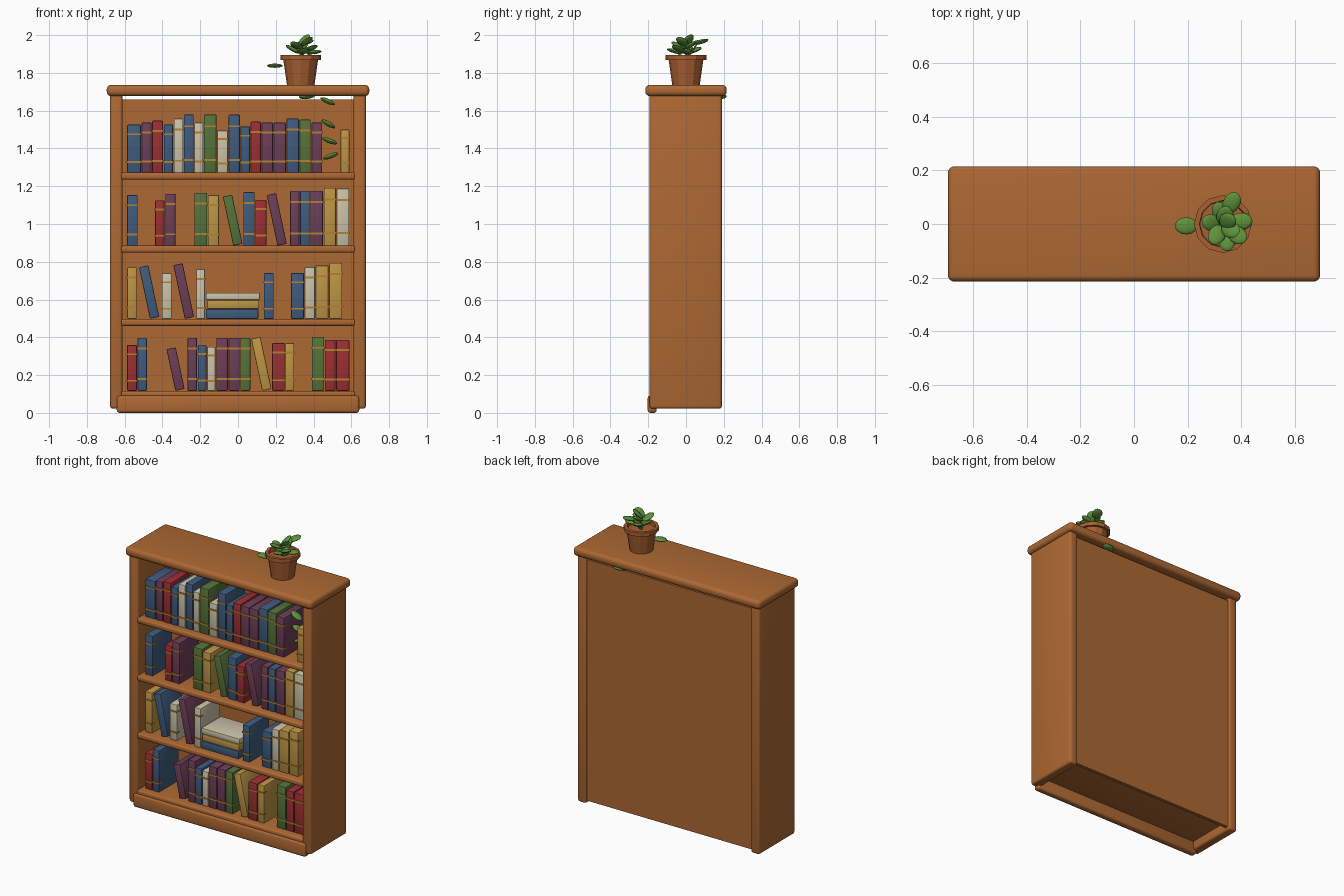
import bpy, bmesh, math
from mathutils import Matrix, Vector

if "Cube" in bpy.data.objects:
    bpy.data.objects.remove(bpy.data.objects["Cube"])


def mat(name, rgb):
    m = bpy.data.materials.new(name)
    m.diffuse_color = (*rgb, 1)
    m.use_nodes = True
    m.node_tree.nodes["Principled BSDF"].inputs["Base Color"].default_value = m.diffuse_color
    return m


WOOD = mat("warm wood", (0.42, 0.14, 0.033))
POT = mat("terracotta", (0.39, 0.115, 0.03))
LEAF = mat("leaf green", (0.115, 0.29, 0.045))
GOLD = mat("gold band", (0.46, 0.22, 0.032))
COVERS = {
    "B": mat("blue cover", (0.05, 0.105, 0.21)),
    "P": mat("purple cover", (0.15, 0.048, 0.095)),
    "R": mat("red cover", (0.33, 0.028, 0.032)),
    "C": mat("cream cover", (0.60, 0.54, 0.39)),
    "G": mat("green cover", (0.09, 0.17, 0.042)),
    "Y": mat("yellow cover", (0.51, 0.30, 0.06)),
}


def finish(name, bm, mats, smooth=True):
    me = bpy.data.meshes.new(name)
    bm.to_mesh(me)
    bm.free()
    for m in mats:
        me.materials.append(m)
    ob = bpy.data.objects.new(name, me)
    bpy.context.collection.objects.link(ob)
    if smooth:
        bpy.context.view_layer.objects.active = ob
        ob.select_set(True)
        bpy.ops.object.shade_smooth_by_angle(angle=math.radians(35))
        ob.select_set(False)
    return ob


def add_box(bm, lo, hi, bevel=0, seg=2, index=0):
    lo, hi = Vector(lo), Vector(hi)
    part = bmesh.new()
    bmesh.ops.create_cube(part, size=1, matrix=Matrix.Translation((lo + hi) / 2)
                          @ Matrix.Diagonal((*(hi - lo), 1)))
    if bevel:
        bmesh.ops.bevel(part, geom=part.edges[:], offset=bevel, segments=seg,
                        profile=0.5, affect="EDGES")
    for f in part.faces:
        f.material_index = index
    tmp = bpy.data.meshes.new("tmp")
    part.to_mesh(tmp)
    part.free()
    bm.from_mesh(tmp)
    bpy.data.meshes.remove(tmp)


def board(name, lo, hi, bevel, seg=3):
    bm = bmesh.new()
    add_box(bm, lo, hi, bevel, seg)
    return finish(name, bm, [WOOD])


# Case
board("top_board", (-0.695, -0.215, 1.677), (0.695, 0.215, 1.737), 0.024, 4)
for name, s in (("left_side", -1), ("right_side", 1)):
    a, b = sorted((s * 0.612, s * 0.677))
    board(name, (a, -0.193, 0.022), (b, 0.19, 1.69), 0.015)
board("back_panel", (-0.62, 0.155, 0.04), (0.62, 0.178, 1.66), 0)
board("plinth", (-0.642, -0.203, 0.0), (0.642, -0.155, 0.092), 0.015)
SHELVES = (1.272, 0.885, 0.498, 0.117)
for i, z in enumerate(SHELVES):
    board(f"shelf_{i + 1}", (-0.62, -0.192, z - 0.037), (0.62, 0.16, z), 0.012)

# Books: letter = cover colour, lowercase = leaning, "_" = empty space; width and height in hundredths
ROWS = [
    [("B", 7.7, 25.4), ("P", 5.6, 26.5), ("R", 6.1, 27.5), ("B", 5.3, 25.4), ("C", 5.3, 28.6),
     ("B", 5.6, 30.7), ("C", 5.0, 26.5), ("G", 7.1, 30.7), ("C", 6.1, 22.3), ("B", 6.3, 30.7),
     ("B", 5.3, 24.4), ("R", 5.8, 27), ("P", 6.3, 26.5), ("P", 6.9, 26.5), ("B", 6.9, 28.6),
     ("G", 6.3, 28), ("P", 6.1, 26.5), ("_", 9.3, 0), ("Y", 5, 22.8)],
    [("B", 6, 26.8), ("_", 8.8, 0), ("R", 5.4, 24), ("P", 5.8, 27.5), ("_", 9.6, 0),
     ("G", 7.2, 28), ("Y", 6.2, 26.8), ("g", 12.5, 27), ("B", 6.4, 28.4), ("R", 6.2, 24.3),
     ("p", 10.8, 27.8), ("_", 1.4, 0), ("P", 5.3, 29), ("B", 5.4, 29), ("P", 7.1, 29),
     ("Y", 6.8, 30.6), ("C", 7, 30.3)],
    [("Y", 5.4, 27.3), ("_", 1, 0), ("b", 11, 28.3), ("_", 1, 0), ("C", 5.6, 24.2),
     ("p", 11.8, 29.4), ("_", 0.8, 0), ("C", 5, 26.3), ("_", 30.8, 0), ("B", 5.6, 24.2),
     ("_", 8.8, 0), ("B", 7.2, 24.2), ("C", 5.8, 27.4), ("Y", 7.2, 28.2), ("Y", 7.2, 29.6)],
    [("R", 5.6, 24.2), ("B", 5.2, 28), ("_", 10, 0), ("p", 10, 23), ("_", 1.2, 0),
     ("P", 5.4, 28), ("B", 4.9, 24.3), ("C", 4.9, 23.3), ("P", 6.5, 28), ("P", 6.3, 28),
     ("G", 5.6, 28), ("y", 11.2, 28.5), ("R", 7, 25.3), ("Y", 5, 25.3), ("_", 9, 0),
     ("G", 6.9, 28.5), ("R", 6, 27), ("R", 7.4, 27)],
]
FRONT, DEPTH, TILT = -0.148, 0.21, math.radians(12)


def book(code, w, h, bands=True):
    """Upright book with its lower left spine corner at the origin."""
    bm = bmesh.new()
    add_box(bm, (0, 0, 0), (w, DEPTH, h), 0.005)
    for t in (0.22, 0.8) if bands else ():
        add_box(bm, (-0.002, -0.004, h * t - 0.005), (w + 0.002, 0.03, h * t + 0.005), index=1)
    key = code.upper()
    return finish(COVERS[key].name.replace(" cover", "_book"), bm, [COVERS[key], GOLD])


for row, z in zip(ROWS, SHELVES):
    x = -0.587
    for code, w, h in row:
        w, h = w / 100, h / 100
        if code.islower():
            t = 0.05
            ob = book(code, t, (h - t * math.sin(TILT)) / math.cos(TILT), False)
            ob.rotation_euler.y = -TILT
            ob.location = (x + w - t * math.cos(TILT) - 0.004, FRONT, z)
        elif code != "_":
            ob = book(code, w - 0.004, h)
            ob.location = (x, FRONT, z)
        x += w

# Stack of books lying flat
z = SHELVES[2]
for code, t, x0, x1 in (("B", 0.052, -0.17, 0.108), ("Y", 0.046, -0.162, 0.112), ("C", 0.038, -0.17, 0.116)):
    bm = bmesh.new()
    add_box(bm, (x0, FRONT, z), (x1, FRONT + DEPTH, z + t), 0.006)
    finish("stacked_book", bm, [COVERS[code]])
    z += t + 0.001

# Plant pot: twelve sided lathe with a lip and recessed fill
PX, PZ = 0.332, 1.737
profile = [(0, 0), (0.073, 0), (0.092, 0.132), (0.108, 0.132), (0.108, 0.158),
           (0.088, 0.158), (0.086, 0.135), (0, 0.135)]
bm = bmesh.new()
verts = [bm.verts.new((PX + r, 0, PZ + h)) for r, h in profile]
edges = [bm.edges.new(p) for p in zip(verts, verts[1:])]
bmesh.ops.spin(bm, geom=verts + edges, cent=(PX, 0, 0), axis=(0, 0, 1),
               angle=2 * math.pi, steps=12, use_merge=True)
bmesh.ops.remove_doubles(bm, verts=bm.verts[:], dist=0.0005)
bmesh.ops.recalc_face_normals(bm, faces=bm.faces[:])
finish("plant_pot", bm, [POT], smooth=False)

# Leaves: centre, then heading and upward pitch in degrees
CROWN = [(0.365, 0.08, 1.965, 60, 15), (0.40, 0.01, 1.91, 5, 5), (0.345, -0.06, 1.915, -80, 15),
         (0.31, -0.04, 1.945, -120, 25), (0.29, 0.005, 1.925, 170, 30), (0.34, 0.03, 1.95, 80, 30),
         (0.36, -0.02, 1.965, -30, 35), (0.325, 0.045, 1.92, 120, 20), (0.385, -0.04, 1.93, -40, 20),
         (0.35, 0.01, 1.972, 40, 45), (0.195, -0.007, 1.838, 180, 0)]
TRAILING = [(0.475, -0.06, 1.65, 0, -25), (0.478, -0.06, 1.53, 0, -30), (0.485, -0.05, 1.44, 0, -20),
            (0.49, -0.04, 1.36, 0, 20), (0.365, 0.185, 1.675, 10, 5)]


def leaf(name, x, y, z, heading, pitch, size):
    bm = bmesh.new()
    m = (Matrix.Translation((x, y, z)) @ Matrix.Rotation(math.radians(heading), 4, "Z")
         @ Matrix.Rotation(math.radians(-pitch), 4, "Y") @ Matrix.Diagonal((*size, 1)))
    bmesh.ops.create_uvsphere(bm, u_segments=14, v_segments=8, radius=1, matrix=m)
    finish(name, bm, [LEAF])


for v in CROWN:
    leaf("crown_leaf", *v, (0.043, 0.032, 0.011))
for v in TRAILING:
    leaf("trailing_leaf", *v, (0.043, 0.03, 0.013))
# Stems from the pot to the crown and the side leaf
bm = bmesh.new()
for end in ((0.365, 0.06, 1.955), (0.345, -0.05, 1.91), (0.33, 0.02, 1.95), (0.39, 0, 1.905)):
    a, b = Vector((PX, 0, 1.87)), Vector(end)
    d = b - a
    bmesh.ops.create_cone(bm, cap_ends=True, segments=6, radius1=0.006, radius2=0.004, depth=d.length,
                          matrix=Matrix.Translation((a + b) / 2)
                          @ d.to_track_quat("Z", "Y").to_matrix().to_4x4())
finish("plant_stems", bm, [LEAF])
